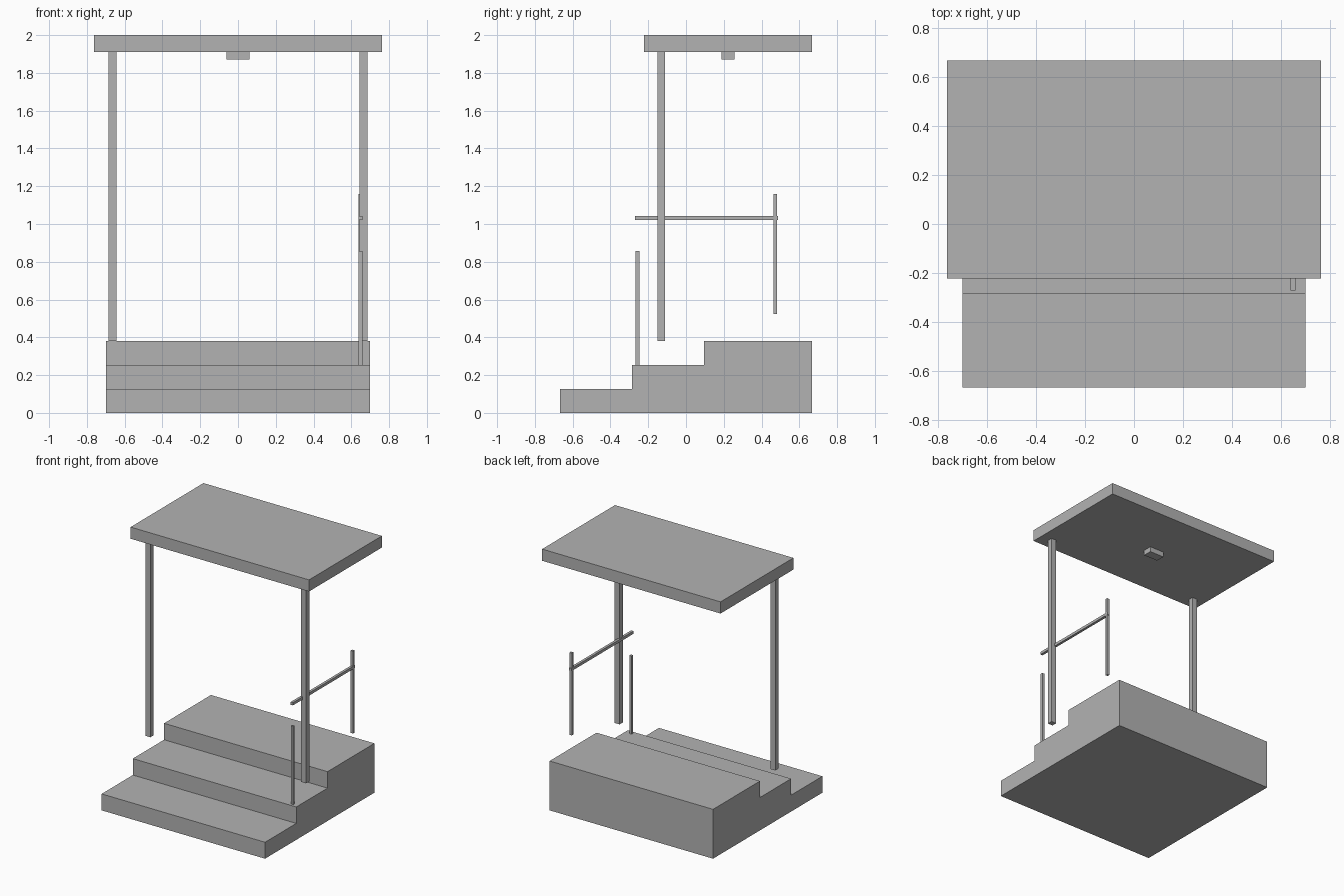
import bpy
import bmesh

default_cube = bpy.data.objects.get("Cube")
if default_cube:
    bpy.data.objects.remove(default_cube, do_unlink=True)

# One plain grey for the whole porch
grey = bpy.data.materials.new("plain grey")
grey.use_nodes = True
colour = (0.45, 0.45, 0.45, 1)
grey.diffuse_color = colour
grey.node_tree.nodes["Principled BSDF"].inputs["Base Color"].default_value = colour


def add_object(name, bm):
    bmesh.ops.recalc_face_normals(bm, faces=bm.faces)
    mesh = bpy.data.meshes.new(name)
    bm.to_mesh(mesh)
    bm.free()
    mesh.materials.append(grey)
    obj = bpy.data.objects.new(name, mesh)
    bpy.context.collection.objects.link(obj)
    return obj


def box(name, x, y, z):
    """Box spanning the given (low, high) range on each axis."""
    bm = bmesh.new()
    bmesh.ops.create_cube(bm, size=1)
    for v in bm.verts:
        v.co = [span[0] if c < 0 else span[1] for c, span in zip(v.co, (x, y, z))]
    return add_object(name, bm)


def around(centre, width):
    return centre - width / 2, centre + width / 2


FRONT, BACK = -0.667, 0.667
HALF_WIDTH = 0.698
RISE, TREAD = 0.127, 0.381
ROOF_BASE = 1.91

# Steps: a stair profile extruded across the width
profile = [(BACK, 0), (FRONT, 0)]
for i in range(3):
    y = FRONT + i * TREAD
    profile.append((y, (i + 1) * RISE))
    profile.append((y + TREAD if i < 2 else BACK, (i + 1) * RISE))
bm = bmesh.new()
side = bm.faces.new([bm.verts.new((-HALF_WIDTH, y, z)) for y, z in profile])
extruded = bmesh.ops.extrude_face_region(bm, geom=[side])["geom"]
bmesh.ops.translate(bm, vec=(2 * HALF_WIDTH, 0, 0),
                    verts=[g for g in extruded if isinstance(g, bmesh.types.BMVert)])
add_object("steps", bm)

# Roof and the small lamp under it
box("roof", (-0.762, 0.762), (-0.222, BACK), (ROOF_BASE, 2))
box("ceiling_lamp", around(0, 0.122), around(0.222, 0.07), (1.87, ROOF_BASE))

# Roof posts
for name, sign in (("left", 1), ("right", -1)):
    box(name + "_roof_post", around(sign * 0.665, 0.042),
        around(-0.13, 0.04), (3 * RISE, ROOF_BASE))

# Handrail on the left side
rail_x = around(0.648, 0.02)
box("front_rail_post", rail_x, around(-0.257, 0.019), (2 * RISE, 0.858))
box("back_rail_post", rail_x, around(0.473, 0.019), (0.524, 1.159))
box("handrail", rail_x, (-0.27, 0.487), (1.021, 1.042))
